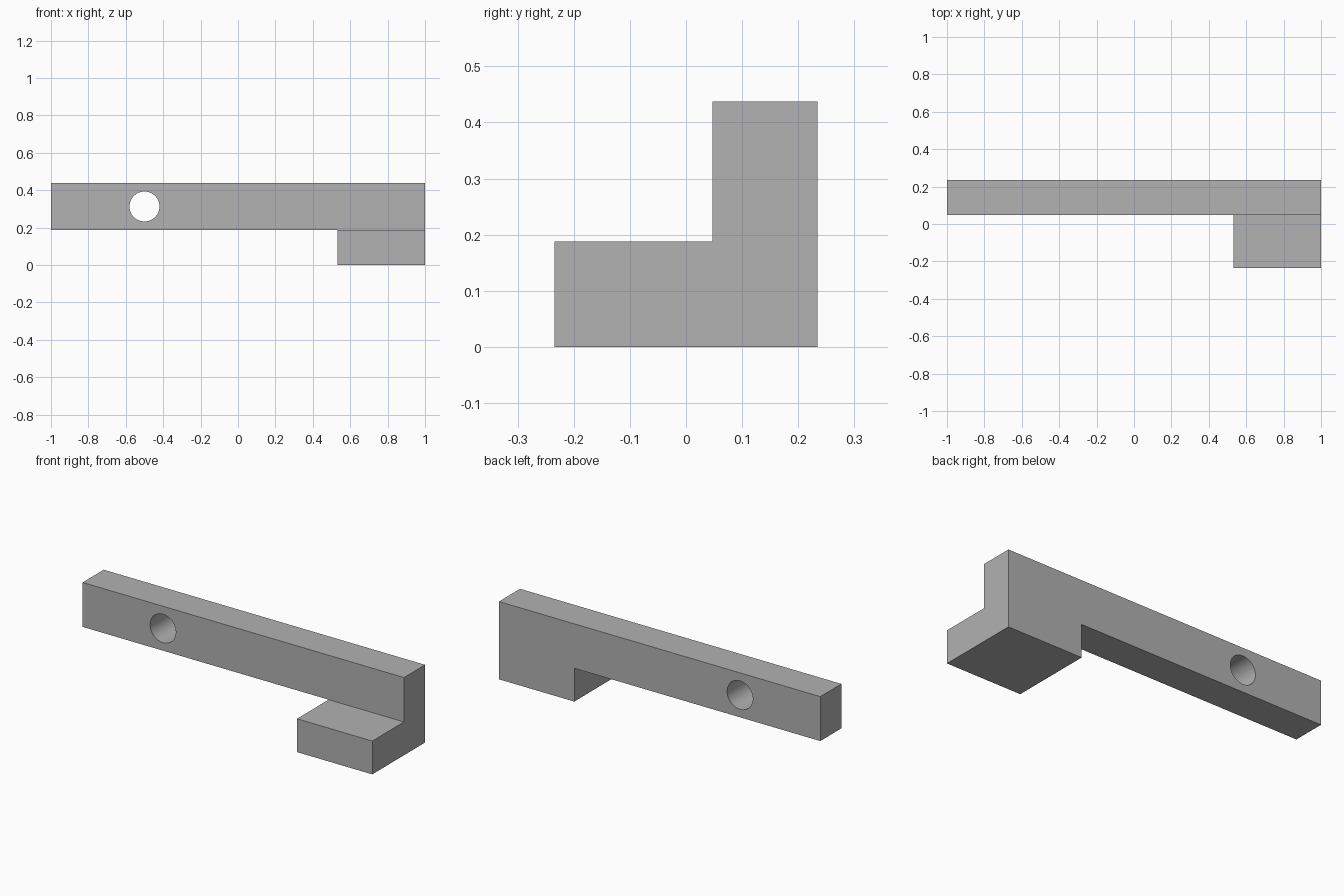
import bpy
import bmesh
from math import radians
from mathutils import Matrix

cube = bpy.data.objects.get("Cube")
if cube:
    bpy.data.objects.remove(cube, do_unlink=True)

# Main dimensions
BACK, FRONT, BAR_FRONT = 0.2344, -0.2344, 0.0469
TOP, BAR_BOTTOM = 0.4375, 0.1875
FOOT_LEFT = 0.5313
HOLE_X, HOLE_Z, HOLE_RADIUS = -0.5, 0.3125, 0.08

grey = bpy.data.materials.new("plain grey")
grey.use_nodes = True
colour = (0.445, 0.445, 0.445, 1)
grey.diffuse_color = colour
grey.node_tree.nodes["Principled BSDF"].inputs["Base Color"].default_value = colour


def make_object(name, bm):
    bmesh.ops.recalc_face_normals(bm, faces=bm.faces)
    mesh = bpy.data.meshes.new(name)
    bm.to_mesh(mesh)
    bm.free()
    mesh.materials.append(grey)
    obj = bpy.data.objects.new(name, mesh)
    bpy.context.collection.objects.link(obj)
    return obj


def box(name, low, high):
    bm = bmesh.new()
    bmesh.ops.create_cube(bm, size=1)
    for v in bm.verts:
        v.co = [high[i] if v.co[i] > 0 else low[i] for i in range(3)]
    return make_object(name, bm)


# Long bar and the foot block under its left end
bracket = box("bracket", (-1, BAR_FRONT, BAR_BOTTOM), (1, BACK, TOP))
foot = box("foot", (FOOT_LEFT, FRONT, 0), (1, BACK, BAR_BOTTOM))

# Cutter for the round through hole
bm = bmesh.new()
bmesh.ops.create_cone(
    bm, cap_ends=True, segments=64, radius1=HOLE_RADIUS, radius2=HOLE_RADIUS, depth=1,
    matrix=Matrix.Translation((HOLE_X, 0, HOLE_Z)) @ Matrix.Rotation(radians(90), 4, "X"))
hole_cutter = make_object("hole_cutter", bm)

# Join the foot, drill the hole, then discard the helpers
bpy.ops.object.select_all(action="DESELECT")
bpy.context.view_layer.objects.active = bracket
bracket.select_set(True)
for helper, operation in ((foot, "UNION"), (hole_cutter, "DIFFERENCE")):
    helper.hide_render = True
    mod = bracket.modifiers.new(helper.name, "BOOLEAN")
    mod.object = helper
    mod.operation = operation
    mod.solver = "EXACT"
    bpy.ops.object.modifier_apply(modifier=mod.name)
    bpy.data.objects.remove(helper, do_unlink=True)

# Smooth hole wall, crisp outer edges
bpy.ops.object.shade_smooth_by_angle(angle=radians(30))
